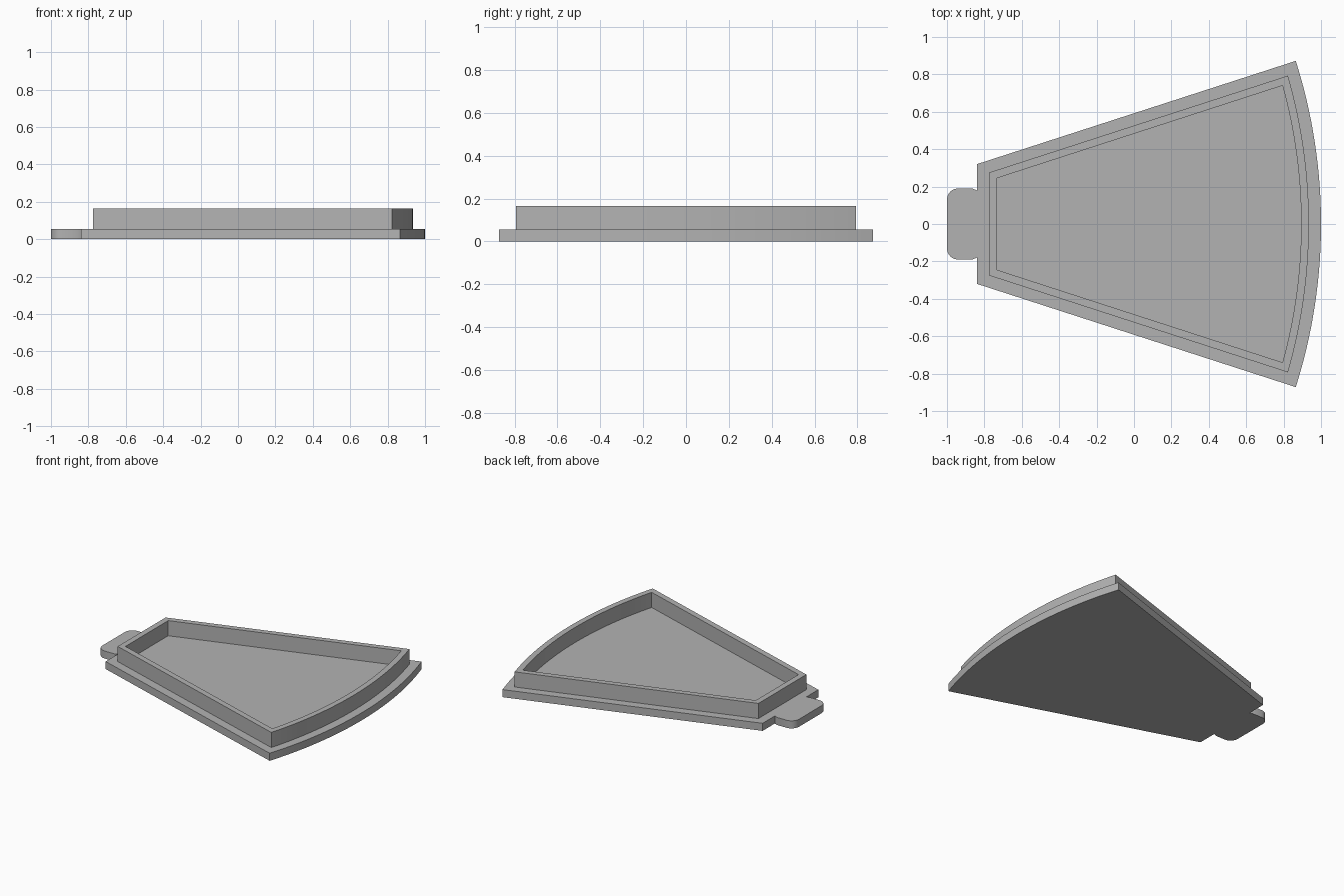
import bpy, bmesh, math
from mathutils import Vector

cube = bpy.data.objects.get("Cube")
if cube:
    bpy.data.objects.remove(cube, do_unlink=True)

grey = bpy.data.materials.new("plain_grey")
grey.use_nodes = True
colour = (0.45, 0.45, 0.45, 1)
grey.diffuse_color = colour
grey.node_tree.nodes["Principled BSDF"].inputs["Base Color"].default_value = colour

BASE_TOP, WALL_TOP = 0.055, 0.165


def arc(cx, cy, r, a0, a1, steps):
    return [(cx + r * math.cos(a0 + (a1 - a0) * i / steps),
             cy + r * math.sin(a0 + (a1 - a0) * i / steps)) for i in range(steps + 1)]


def sector(x0, half0, x1, half1, apex, steps=32):
    """Wedge outline with a straight narrow end and a bowed wide end."""
    sag = apex - x1
    r = (half1 ** 2 + sag ** 2) / (2 * sag)
    a = math.asin(half1 / r)
    return [(x0, half0), (x0, -half0)] + arc(apex - r, 0, r, -a, a, steps)


def finish(name, bm):
    bmesh.ops.recalc_face_normals(bm, faces=bm.faces)
    mesh = bpy.data.meshes.new(name)
    bm.to_mesh(mesh)
    bm.free()
    mesh.materials.append(grey)
    obj = bpy.data.objects.new(name, mesh)
    bpy.context.collection.objects.link(obj)
    bpy.ops.object.select_all(action='DESELECT')
    obj.select_set(True)
    bpy.context.view_layer.objects.active = obj
    bpy.ops.object.shade_smooth_by_angle(angle=math.radians(30))
    return obj


def slab(name, outline, z0, z1):
    bm = bmesh.new()
    face = bm.faces.new([bm.verts.new((x, y, z0)) for x, y in outline])
    top = bmesh.ops.extrude_face_region(bm, geom=[face], use_keep_orig=True)["geom"]
    bmesh.ops.translate(bm, vec=Vector((0, 0, z1 - z0)),
                        verts=[v for v in top if isinstance(v, bmesh.types.BMVert)])
    return finish(name, bm)


def ring_wall(name, outer, inner, z0, z1):
    bm = bmesh.new()
    loops = [[bm.verts.new((x, y, z)) for x, y in o]
             for o, z in ((outer, z0), (outer, z1), (inner, z1), (inner, z0))]
    n = len(outer)
    for a, b in zip(loops, loops[1:] + loops[:1]):
        for i in range(n):
            j = (i + 1) % n
            bm.faces.new((a[i], a[j], b[j], b[i]))
    return finish(name, bm)


# Wedge-shaped base plate
slab("base_plate", sector(-0.84, 0.32, 0.865, 0.872, 1.0), 0, BASE_TOP)

# Raised rim around the tray
ring_wall("raised_rim", sector(-0.775, 0.275, 0.823, 0.793, 0.935),
          sector(-0.733, 0.245, 0.794, 0.74, 0.894), BASE_TOP, WALL_TOP)

# Rounded grip tab with a slight neck where it meets the plate
r, half = 0.06, 0.19
side = [(-0.84, half - 0.01), (-0.865, half)] + arc(-1 + r, half - r, r, math.pi / 2, math.pi, 8)
slab("grip_tab", side + [(x, -y) for x, y in reversed(side)], 0, BASE_TOP)
